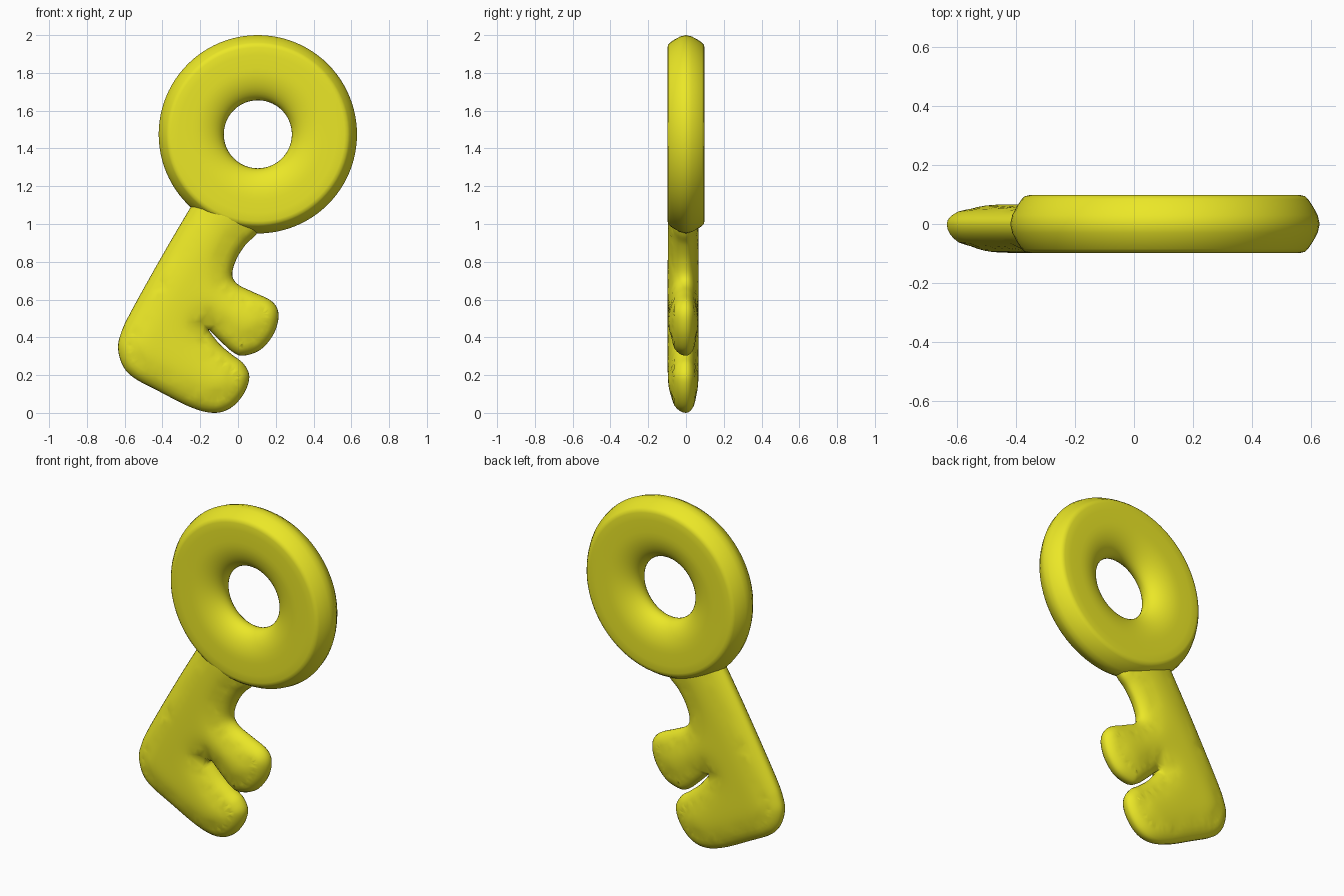
import bpy, bmesh, math
from mathutils import Vector
from mathutils.geometry import delaunay_2d_cdt

if "Cube" in bpy.data.objects:
    bpy.data.objects.remove(bpy.data.objects["Cube"])

yellow = bpy.data.materials.new("yellow")
yellow.diffuse_color = (0.83, 0.8, 0.02, 1)
yellow.use_nodes = True
yellow.node_tree.nodes["Principled BSDF"].inputs["Base Color"].default_value = yellow.diffuse_color


def finish(name, bm, angle):
    bmesh.ops.recalc_face_normals(bm, faces=bm.faces)
    me = bpy.data.meshes.new(name)
    bm.to_mesh(me)
    bm.free()
    ob = bpy.data.objects.new(name, me)
    bpy.context.collection.objects.link(ob)
    me.materials.append(yellow)
    bpy.ops.object.select_all(action='DESELECT')
    ob.select_set(True)
    bpy.context.view_layer.objects.active = ob
    bpy.ops.object.shade_smooth_by_angle(angle=math.radians(angle))
    return ob


# Ring handle: profile (radius, y) turned around the y axis
half = [(0.180 + 0.17 * (1 - math.cos(t)), 0.098 * math.sin(t))
        for t in [math.pi / 2 * i / 10 for i in range(11)]]
half += [(0.42, 0.099), (0.46, 0.098), (0.476, 0.094), (0.486, 0.084),
         (0.502, 0.06), (0.518, 0.03), (0.525, 0.0)]
profile = half + [(r, -y) for r, y in half[-2:0:-1]]
bm = bmesh.new()
N = 96
rings = []
for i in range(N):
    a = 2 * math.pi * i / N
    rings.append([bm.verts.new((0.105 + r * math.cos(a), y, 1.475 + r * math.sin(a)))
                  for r, y in profile])
for i in range(N):
    A, B = rings[i], rings[(i + 1) % N]
    for j in range(len(profile)):
        k = (j + 1) % len(profile)
        bm.faces.new((A[j], A[k], B[k], B[j]))
finish("ring_handle", bm, 50)

# Blade outline (x, z), counter-clockwise; the top end is buried in the ring
ctrl = [(-0.03, 1.24), (-0.18, 1.2), (-0.25, 1.09), (-0.40, 0.835), (-0.57, 0.53),
        (-0.62, 0.42), (-0.635, 0.34), (-0.61, 0.25), (-0.55, 0.185), (-0.42, 0.115),
        (-0.25, 0.03), (-0.13, 0.0), (-0.04, 0.025), (0.03, 0.1), (0.06, 0.19),
        (0.03, 0.26), (-0.03, 0.307), (-0.10, 0.367), (-0.155, 0.44), (-0.09, 0.377),
        (-0.025, 0.32), (0.03, 0.303), (0.12, 0.335), (0.19, 0.42), (0.215, 0.52),
        (0.18, 0.59), (0.08, 0.64), (0.0, 0.68), (-0.03, 0.73), (-0.01, 0.81),
        (0.04, 0.89), (0.10, 0.95), (0.15, 1.05), (0.10, 1.19)]
ctrl = [Vector(p) for p in ctrl]
n = len(ctrl)
outline = []
for i in range(n):
    p0, p1, p2, p3 = (ctrl[(i + k) % n] for k in (-1, 0, 1, 2))
    for s in range(6):
        t = s / 6
        outline.append(0.5 * (2 * p1 + (p2 - p0) * t + (2 * p0 - 5 * p1 + 4 * p2 - p3) * t * t
                              + (3 * p1 - p0 - 3 * p2 + p3) * t ** 3))
m = len(outline)
segs = [(outline[i], outline[(i + 1) % m]) for i in range(m)]


def edge_distance(p):
    best = 9.0
    for a, b in segs:
        d = b - a
        t = max(0.0, min(1.0, (p - a).dot(d) / d.length_squared))
        best = min(best, (a + d * t - p).length)
    return best


def inside(p):
    hit = False
    for a, b in segs:
        if (a.y > p.y) != (b.y > p.y) and p.x < a.x + (p.y - a.y) * (b.x - a.x) / (b.y - a.y):
            hit = not hit
    return hit


# Inner sample points: offset rows along the rim, then a grid
points = list(outline)
for i in range(m):
    d = (outline[(i + 1) % m] - outline[i - 1]).normalized()
    for off in (0.003, 0.01, 0.022, 0.04, 0.062):
        p = outline[i] + Vector((-d.y, d.x)) * off
        if inside(p) and edge_distance(p) > off * 0.93:
            points.append(p)
for i in range(37):
    for j in range(52):
        p = Vector((-0.64 + i * 0.024 + (j % 2) * 0.012, j * 0.024))
        if inside(p) and edge_distance(p) > 0.078:
            points.append(p)
flat, _, tris, *_ = delaunay_2d_cdt(points, [(i, (i + 1) % m) for i in range(m)],
                                   [list(range(m))], 1, 1e-5)

# Pillowed blade: thickness grows with distance from the rim, front fuller than back
dist = [edge_distance(p) for p in flat]
bm = bmesh.new()
rim = {i: bm.verts.new((p.x, 0, p.y)) for i, p in enumerate(flat) if dist[i] < 1e-4}
soft = []
for depth in (-0.098, 0.067):
    side = dict(rim)
    for i, p in enumerate(flat):
        if i not in rim:
            u = 1 - min(dist[i] / 0.19, 1)
            side[i] = bm.verts.new((p.x, depth * math.sqrt(1 - u ** 2.2), p.y))
            if dist[i] > 0.05:
                soft.append(side[i])
    for f in tris:
        bm.faces.new([side[i] for i in f])
for _ in range(6):
    bmesh.ops.smooth_vert(bm, verts=soft, factor=0.5, use_axis_y=True)
finish("blade", bm, 80)
